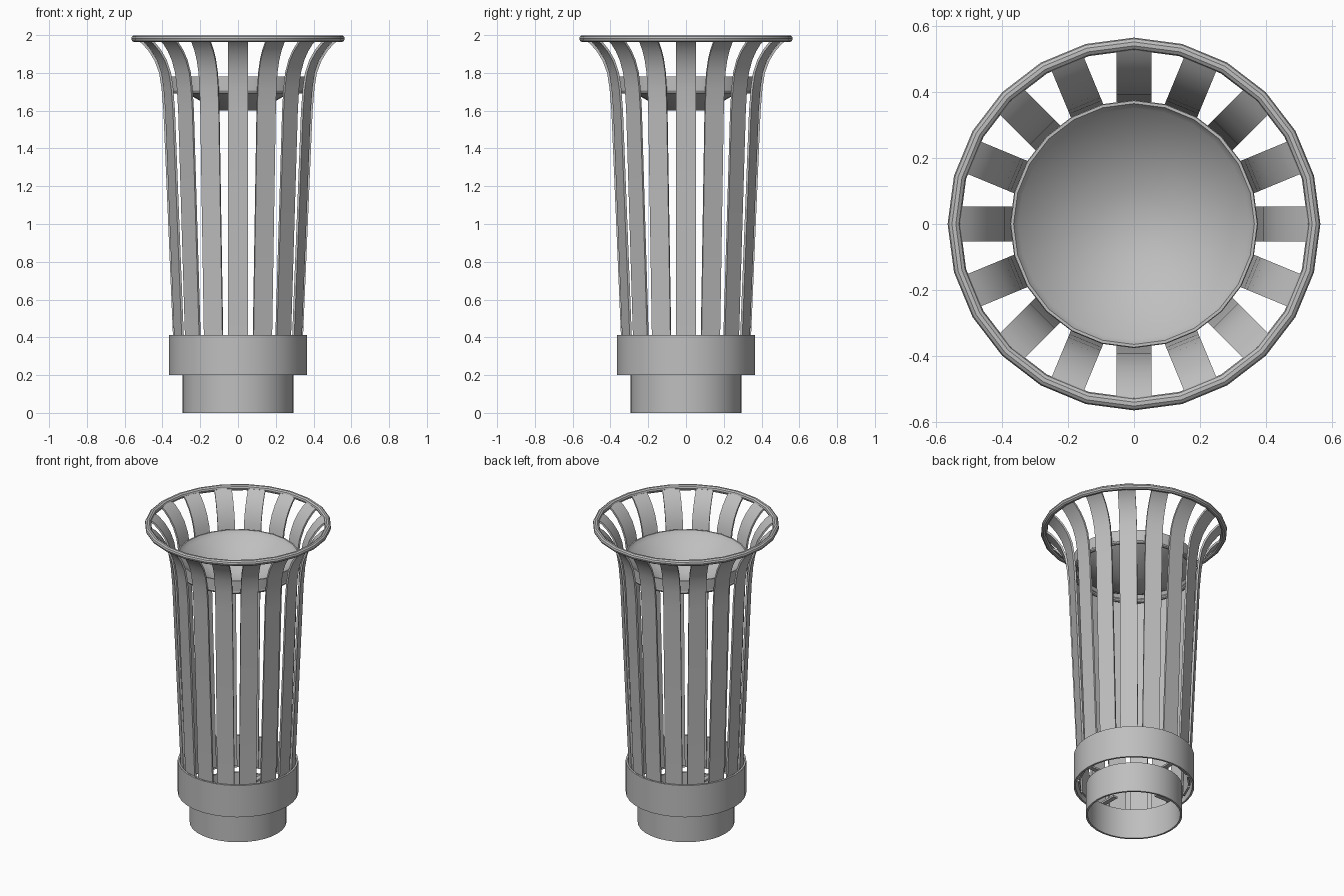
import bpy, bmesh, math
from mathutils import Matrix

cube = bpy.data.objects.get("Cube")
if cube:
    bpy.data.objects.remove(cube, do_unlink=True)

metal = bpy.data.materials.new("grey_metal")
metal.use_nodes = True
grey = (0.52, 0.52, 0.52, 1)
metal.diffuse_color = grey
metal.node_tree.nodes["Principled BSDF"].inputs["Base Color"].default_value = grey


def finish(bm, name, smooth=True):
    bmesh.ops.recalc_face_normals(bm, faces=bm.faces)
    mesh = bpy.data.meshes.new(name)
    bm.to_mesh(mesh)
    bm.free()
    mesh.materials.append(metal)
    obj = bpy.data.objects.new(name, mesh)
    bpy.context.collection.objects.link(obj)
    if smooth:
        bpy.ops.object.select_all(action='DESELECT')
        obj.select_set(True)
        bpy.context.view_layer.objects.active = obj
        bpy.ops.object.shade_smooth_by_angle(angle=math.radians(35))
    return obj


def lathe(name, profile, steps):
    """Spin a closed (radius, height) outline around the z axis."""
    bm = bmesh.new()
    verts = [bm.verts.new((r, 0, z)) for r, z in profile]
    edges = [bm.edges.new((verts[i - 1], verts[i])) for i in range(len(verts))]
    bmesh.ops.spin(bm, geom=verts + edges, cent=(0, 0, 0), axis=(0, 0, 1),
                   angle=math.tau, steps=steps, use_merge=True)
    bmesh.ops.remove_doubles(bm, verts=bm.verts, dist=0.0005)
    return finish(bm, name)


def tube(name, radius, low, high, wall, steps=32):
    inner = radius - wall
    return lathe(name, [(radius, low), (radius, high), (inner, high), (inner, low)], steps)


def hoop(name, radius, height, thick, steps=24):
    ring = [math.tau * i / 10 for i in range(10)]
    return lathe(name, [(radius + thick * math.cos(a), height + thick * math.sin(a))
                        for a in ring], steps)


# Pedestal and collar
tube("base_tube", 0.293, 0, 0.2, 0.012)
tube("collar", 0.365, 0.2, 0.412, 0.012)

# Brackets tying the pedestal to the collar
bm = bmesh.new()
for i in range(4):
    place = (Matrix.Rotation(math.tau * i / 4, 4, 'Z')
             @ Matrix.Translation((0.265, 0, 0.207))
             @ Matrix.Diagonal((0.18, 0.03, 0.012, 1)))
    bmesh.ops.create_cube(bm, size=1, matrix=place)
finish(bm, "collar_brackets", smooth=False)

# Flared slats: outer edge as (radius, height)
slat_path = [(0.337, 0.22), (0.345, 0.42), (0.395, 1.6), (0.405, 1.72), (0.418, 1.8),
             (0.442, 1.865), (0.473, 1.915), (0.508, 1.955), (0.54, 1.978)]
thick, half_width = 0.012, 0.053
for i in range(16):
    bm = bmesh.new()
    rows = []
    for k, (r, z) in enumerate(slat_path):
        a = slat_path[max(k - 1, 0)]
        b = slat_path[min(k + 1, len(slat_path) - 1)]
        dr, dz = b[0] - a[0], b[1] - a[1]
        length = math.hypot(dr, dz)
        ri, zi = r - thick * dz / length, z + thick * dr / length
        rows.append([bm.verts.new(p) for p in (
            (r, -half_width, z), (r, half_width, z),
            (ri, half_width, zi), (ri, -half_width, zi))])
    for low, high in zip(rows, rows[1:]):
        for j in range(4):
            n = (j + 1) % 4
            bm.faces.new((low[j], low[n], high[n], high[j]))
    bm.faces.new(rows[0])
    bm.faces.new(rows[-1])
    bmesh.ops.rotate(bm, verts=bm.verts, cent=(0, 0, 0),
                     matrix=Matrix.Rotation(math.tau * i / 16, 3, 'Z'))
    finish(bm, f"slat_{i + 1}")

# Rim hoop and inner support hoop
hoop("rim_hoop", 0.546, 1.981, 0.019)
hoop("support_hoop", 0.362, 1.703, 0.014)

# Dished bowl with a short outer skirt
lathe("bowl", [(0, 1.612), (0.11, 1.612), (0.35, 1.755), (0.365, 1.78), (0.374, 1.78),
               (0.374, 1.71), (0.362, 1.71), (0.345, 1.735), (0.11, 1.6), (0, 1.6)], 24)
